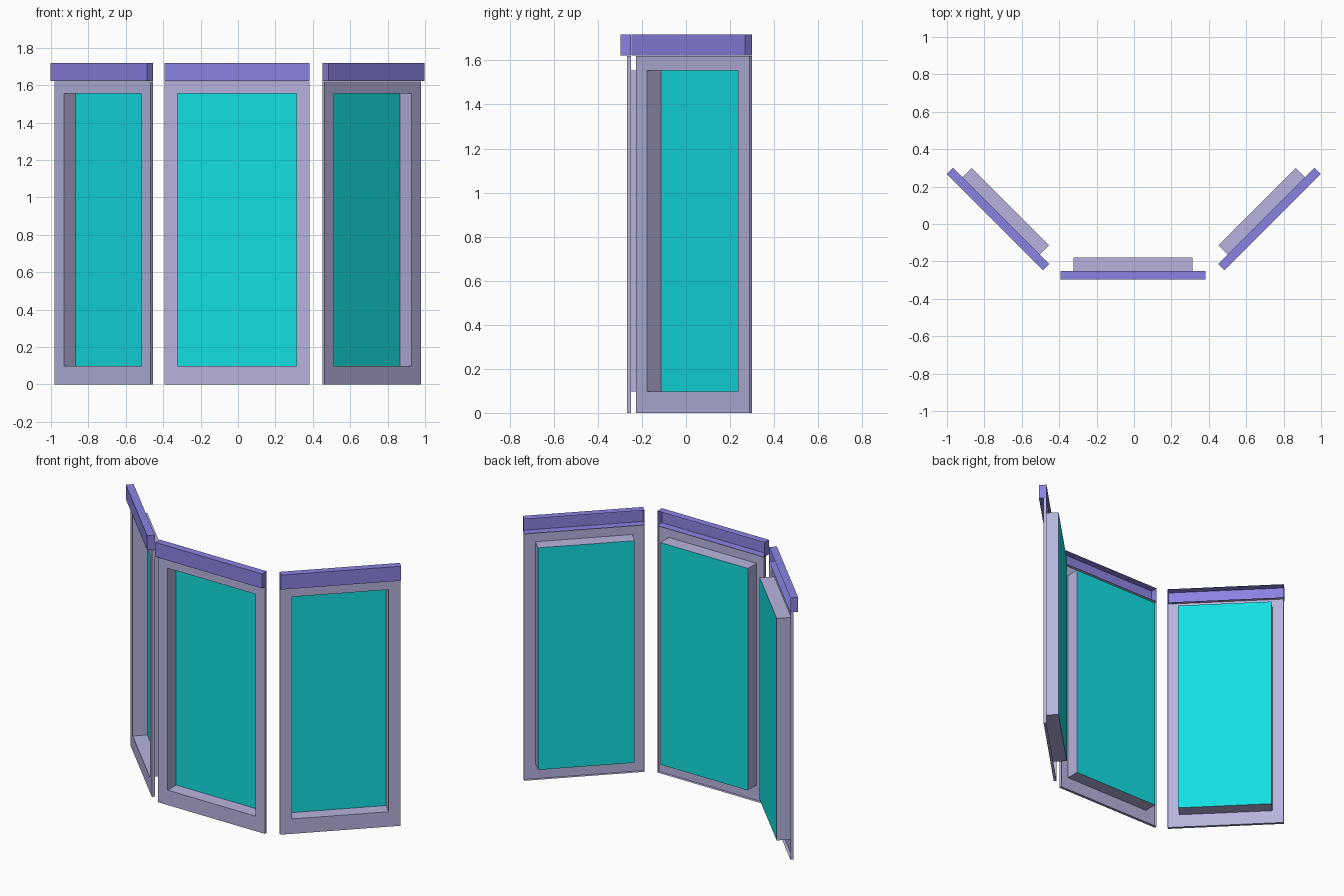
import bpy, bmesh, math
from mathutils import Matrix

if "Cube" in bpy.data.objects:
    bpy.data.objects.remove(bpy.data.objects["Cube"])


def material(name, rgb):
    m = bpy.data.materials.new(name)
    m.diffuse_color = (*rgb, 1)
    m.use_nodes = True
    m.node_tree.nodes["Principled BSDF"].inputs["Base Color"].default_value = m.diffuse_color
    return m


FRAME = material("pale lavender", (0.47, 0.45, 0.73))
HEADER = material("violet", (0.26, 0.225, 0.76))
GLASS = material("teal glass", (0.006, 0.74, 0.76))


def shell(name, rings, mats, place, cap_slot=None):
    """Bridge rectangles (half width, z0, z1, y) into an open-backed shell."""
    bm = bmesh.new()
    loops = [[bm.verts.new((x, y, z)) for x, z in
              ((-w, z0), (w, z0), (w, z1), (-w, z1))] for w, z0, z1, y in rings]
    for a, b in zip(loops, loops[1:]):
        for i in range(4):
            j = (i + 1) % 4
            bm.faces.new((a[i], a[j], b[j], b[i]))
    if cap_slot is not None:
        bm.faces.new(loops[-1]).material_index = cap_slot
    me = bpy.data.meshes.new(name)
    bm.to_mesh(me)
    bm.free()
    for m in mats:
        me.materials.append(m)
    ob = bpy.data.objects.new(name, me)
    ob.matrix_world = place
    bpy.context.collection.objects.link(ob)


def window_panel(side, x, y, angle, half, opening):
    place = Matrix.Translation((x, y, 0)) @ Matrix.Rotation(math.radians(angle), 4, 'Z')
    # frame with a deep reveal, glass closing the back of it
    shell(side + "_window_frame",
          [(half, 0, 1.62, 0), (half, 0, 1.62, -0.018),
           (opening, 0.098, 1.555, -0.018), (opening, 0.098, 1.555, 0.07)],
          [FRAME, GLASS], place, 1)
    # header strip, hollow at the back
    shell(side + "_header",
          [(half, 1.622, 1.717, 0), (half, 1.622, 1.717, -0.047)],
          [HEADER], place, 0)


# bay of three panels
window_panel("centre", -0.005, -0.25, 0, 0.388, 0.318)
window_panel("left", -0.711, 0.043, -45, 0.3635, 0.292)
window_panel("right", 0.708, 0.043, 45, 0.3635, 0.292)
